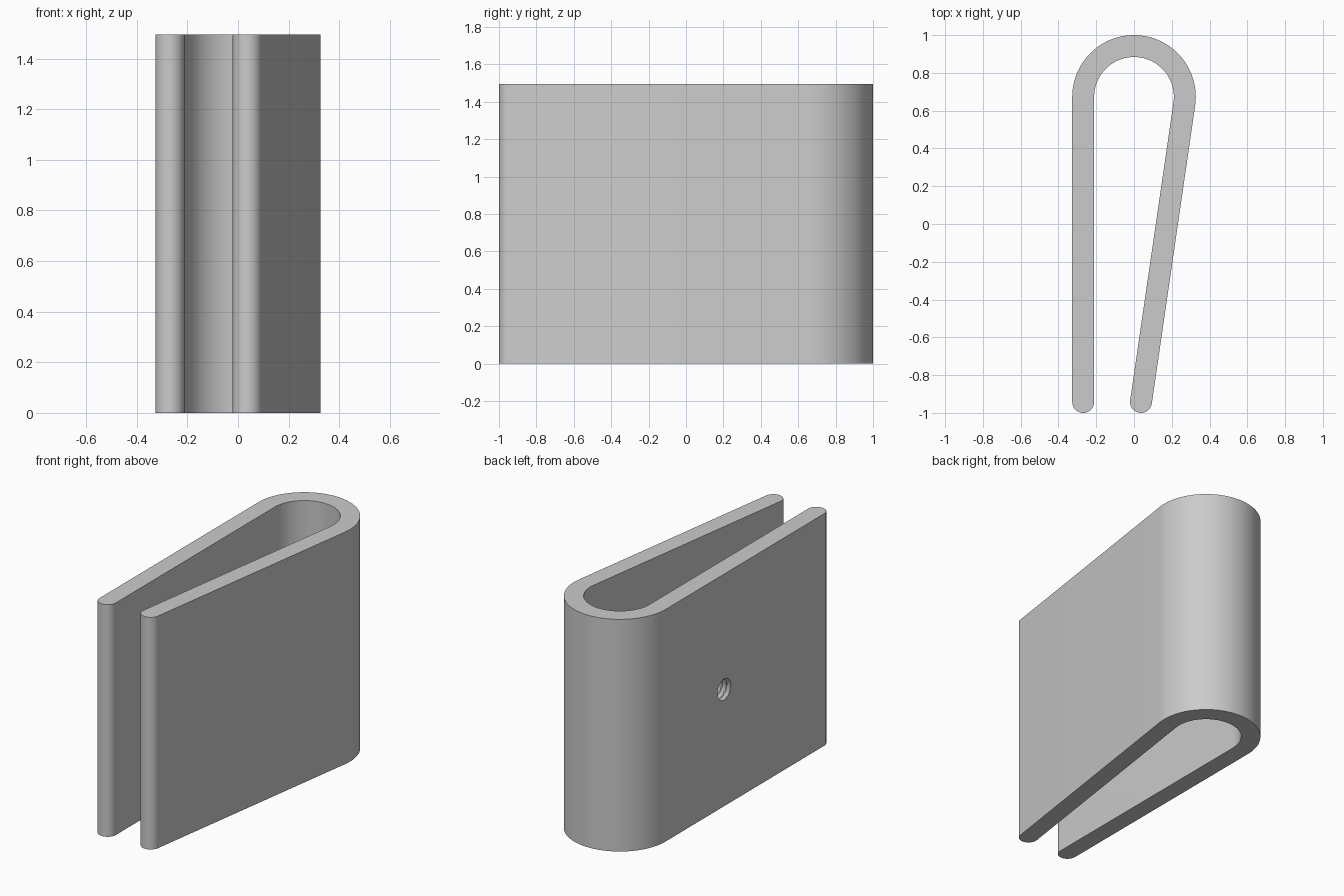
import bpy, bmesh
from math import sin, cos, pi, atan2, asin, hypot
from mathutils import Vector

cube = bpy.data.objects.get("Cube")
if cube:
    bpy.data.objects.remove(cube, do_unlink=True)

HEIGHT = 1.495
HALF = 0.058                      # half the wall thickness
BEND_R = 0.269                    # bend radius at mid-wall
BEND_Y = 0.673
END_Y = -0.942
RIGHT_END_X = 0.037               # tip of the slanted arm

grey = bpy.data.materials.new("plain_grey")
grey.use_nodes = True
grey.diffuse_color = (0.6, 0.6, 0.6, 1)
grey.node_tree.nodes["Principled BSDF"].inputs["Base Color"].default_value = (0.6, 0.6, 0.6, 1)


def new_object(name, bm):
    bmesh.ops.recalc_face_normals(bm, faces=bm.faces)
    mesh = bpy.data.meshes.new(name)
    bm.to_mesh(mesh)
    bm.free()
    mesh.materials.append(grey)
    obj = bpy.data.objects.new(name, mesh)
    bpy.context.collection.objects.link(obj)
    return obj


def arc(cx, cy, r, start, end, steps):
    return [Vector((cx + r * cos(start + (end - start) * i / steps),
                    cy + r * sin(start + (end - start) * i / steps), 0))
            for i in range(steps + 1)]


# Slant angle that makes the second arm tangent to the bend
dy = BEND_Y - END_Y
slant = asin(BEND_R / hypot(RIGHT_END_X, dy)) - atan2(RIGHT_END_X, dy)

# Clip outline: outer bend, straight arm tip, inner bend, slanted arm tip
outline = arc(0, BEND_Y, BEND_R + HALF, -slant, pi, 64)
outline += arc(-BEND_R, END_Y, HALF, pi, 2 * pi, 20)
outline += arc(0, BEND_Y, BEND_R - HALF, pi, -slant, 64)
outline += arc(RIGHT_END_X, END_Y, HALF, -pi - slant, -slant, 20)

bm = bmesh.new()
base = bm.faces.new([bm.verts.new(p) for p in outline])
up = bmesh.ops.extrude_face_region(bm, geom=[base], use_keep_orig=True)
bmesh.ops.translate(bm, vec=(0, 0, HEIGHT),
                    verts=[g for g in up["geom"] if isinstance(g, bmesh.types.BMVert)])
clip = new_object("bent_clip", bm)

# Screw-shaped cutter for the threaded hole in the straight arm
SIDES, ROWS, PITCH = 32, 48, 0.032
bm = bmesh.new()
rings = []
for j in range(ROWS + 1):
    x = -BEND_R - 0.09 + 0.18 * j / ROWS
    ring = []
    for i in range(SIDES):
        t = 2 * pi * i / SIDES
        phase = (x / PITCH - i / SIDES) % 1
        r = 0.06 + 0.016 * (1 - abs(2 * phase - 1))
        ring.append(bm.verts.new((x, 0.08 + r * cos(t), 0.745 + r * sin(t))))
    rings.append(ring)
for a, b in zip(rings, rings[1:]):
    for i in range(SIDES):
        k = (i + 1) % SIDES
        bm.faces.new((a[i], a[k], b[k]))
        bm.faces.new((a[i], b[k], b[i]))
bm.faces.new(rings[0])
bm.faces.new(rings[-1])
cutter = new_object("thread_cutter", bm)
cutter.hide_render = True

# Cut the hole, then smooth the rounded walls
cut = clip.modifiers.new("threaded_hole", "BOOLEAN")
cut.operation = "DIFFERENCE"
cut.solver = "EXACT"
cut.object = cutter
bpy.ops.object.select_all(action="DESELECT")
clip.select_set(True)
bpy.context.view_layer.objects.active = clip
bpy.ops.object.modifier_apply(modifier=cut.name)
bpy.data.objects.remove(cutter, do_unlink=True)
bpy.ops.object.shade_smooth_by_angle(angle=0.5)
